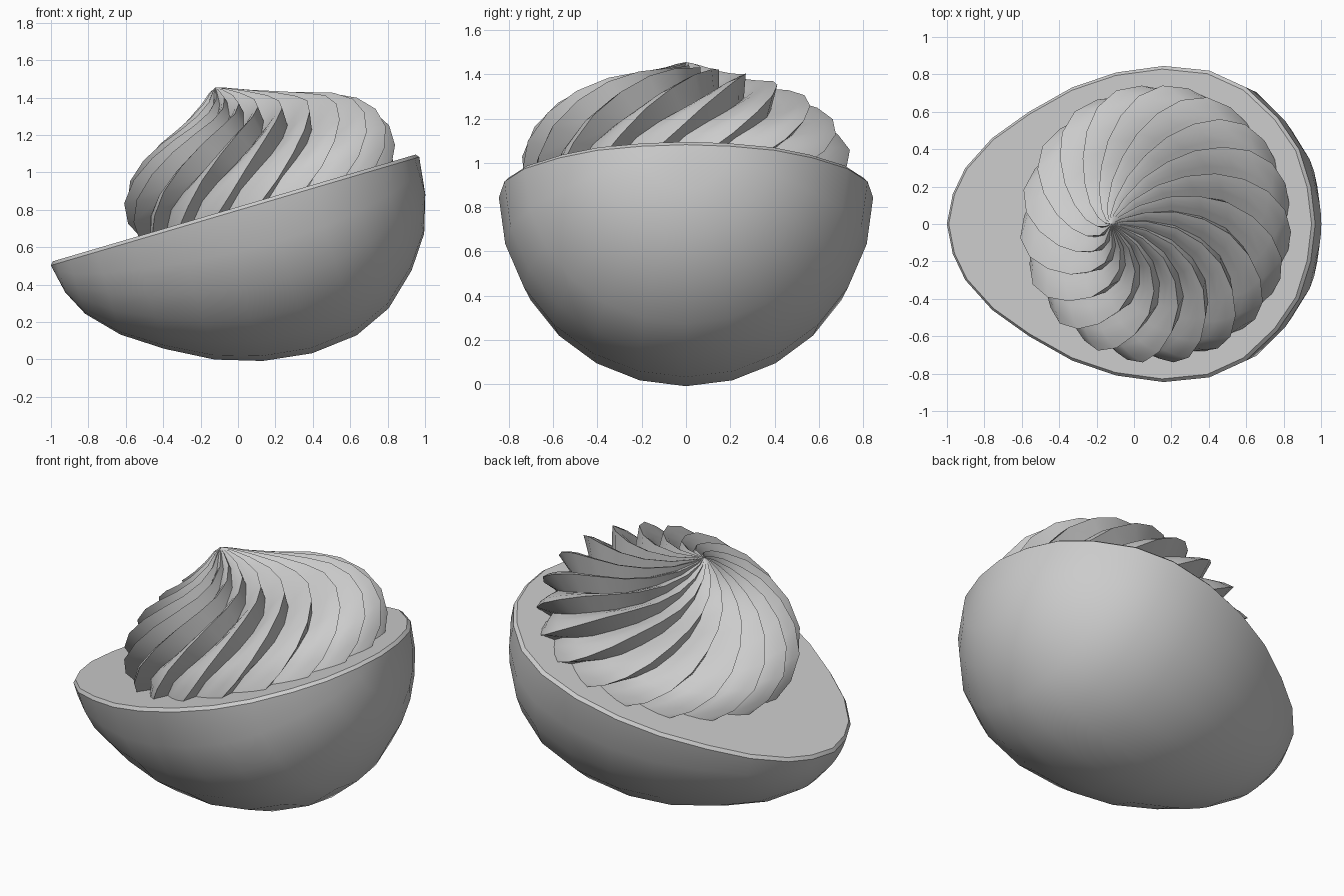
import bpy, math
from mathutils import Matrix, Vector

if "Cube" in bpy.data.objects:
    bpy.data.objects.remove(bpy.data.objects["Cube"])

# Shared tilt: the cut face of the egg rises towards +x
TILT = Matrix.Translation((0, 0, 0.797)) @ Matrix.Rotation(math.radians(-16.4), 4, 'Y')


def add_part(name, verts, faces, angle):
    mesh = bpy.data.meshes.new(name)
    mesh.from_pydata([TILT @ Vector(v) for v in verts], [], faces)
    obj = bpy.data.objects.new(name, mesh)
    bpy.context.collection.objects.link(obj)
    bpy.ops.object.select_all(action='DESELECT')
    obj.select_set(True)
    bpy.context.view_layer.objects.active = obj
    bpy.ops.object.mode_set(mode='EDIT')
    bpy.ops.mesh.select_all(action='SELECT')
    bpy.ops.mesh.normals_make_consistent(inside=False)
    bpy.ops.object.mode_set(mode='OBJECT')
    bpy.ops.object.shade_smooth_by_angle(angle=math.radians(angle))
    return obj


# Egg half: egg outline revolved 180 degrees below the cut face
outline = [(-1.01, .16), (-.94, .3), (-.79, .46), (-.585, .6), (-.345, .73),
           (-.1, .81), (.165, .845), (.42, .82), (.625, .73), (.8, .57),
           (.92, .4), (.985, .2)]
SEG = 12
n, w = len(outline), SEG + 1
verts = [(u, r * math.cos(math.pi * j / SEG), -r * math.sin(math.pi * j / SEG))
         for u, r in outline for j in range(w)]
small_end, big_end = len(verts), len(verts) + 1
verts += [(-1.043, 0, 0), (1.01, 0, 0)]
faces = []
for j in range(SEG):
    faces.append((small_end, j, j + 1))
    faces.append((big_end, (n - 1) * w + j + 1, (n - 1) * w + j))
    for i in range(n - 1):
        a = i * w + j
        faces.append((a, a + w, a + w + 1, a + 1))

# Chamfered rim and flat cut face
rim = ([small_end] + [i * w for i in range(n)] + [big_end]
       + [i * w + SEG for i in reversed(range(n))])
top = len(verts)
verts += [(verts[k][0] * .985, verts[k][1] * .98, .018) for k in rim]
m = len(rim)
for k in range(m):
    faces.append((rim[k], rim[(k + 1) % m], top + (k + 1) % m, top + k))
faces.append(tuple(range(top, top + m)))
add_part("egg_white", verts, faces, 35)

# Piped filling: dome with twisted saw-tooth ribs
# ring: centre along the egg, radius, height, rib depth, twist in degrees
rings = [(.16, .68, .0, .035, 90), (.16, .70, .10, .045, 80),
         (.165, .69, .19, .055, 71), (.175, .64, .275, .06, 62),
         (.185, .56, .35, .06, 53), (.185, .46, .41, .055, 43),
         (.17, .35, .46, .045, 33), (.145, .24, .52, .03, 22),
         (.11, .13, .585, .016, 11), (.08, .05, .64, .005, 3)]
RIBS = 18
tooth = [(0, -1), (.3, -.25), (.58, .5), (.84, 1)]   # gentle rise, steep drop
cols = RIBS * len(tooth)
verts, faces = [], []
for i, (cu, r, h, depth, twist) in enumerate(rings):
    lo, hi = rings[max(i - 1, 0)], rings[min(i + 1, len(rings) - 1)]
    normal = Vector((hi[2] - lo[2], lo[1] - hi[1])).normalized()
    for rib in range(RIBS):
        for phase, rise in tooth:
            t = 2 * math.pi * (rib + phase) / RIBS - math.radians(twist)
            rr = r + normal.x * depth * rise
            hh = h + normal.y * depth * rise if i else 0
            verts.append((cu + rr * math.cos(t), rr * math.sin(t), hh))
for i in range(len(rings) - 1):
    for c in range(cols):
        d = (c + 1) % cols
        faces.append((i * cols + c, i * cols + d, (i + 1) * cols + d, (i + 1) * cols + c))
last = (len(rings) - 1) * cols
verts.append((.07, 0, .665))
faces += [(last + c, last + (c + 1) % cols, len(verts) - 1) for c in range(cols)]
faces.append(tuple(reversed(range(cols))))
add_part("piped_filling", verts, faces, 40)
